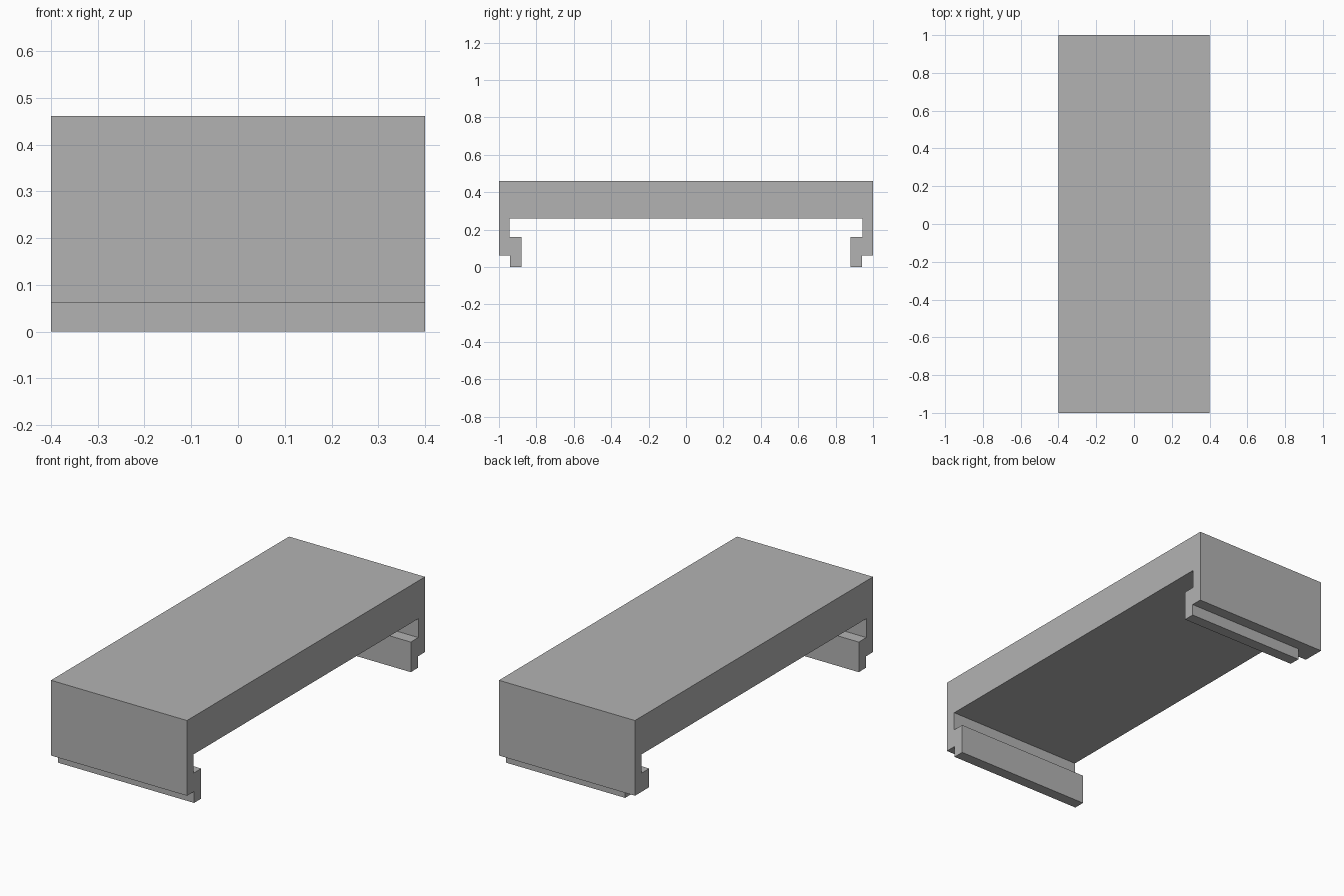
import bpy
import bmesh

cube = bpy.data.objects.get("Cube")
if cube:
    bpy.data.objects.remove(cube, do_unlink=True)

HALF_WIDTH = 0.4

grey = bpy.data.materials.new("plain_grey")
grey.use_nodes = True
colour = (0.45, 0.45, 0.45, 1)
grey.diffuse_color = colour
grey.node_tree.nodes["Principled BSDF"].inputs["Base Color"].default_value = colour


def extrude_profile(name, points, x_start, x_end):
    """Extrude a closed (y, z) outline along x into a solid."""
    bm = bmesh.new()
    face = bm.faces.new([bm.verts.new((x_start, y, z)) for y, z in points])
    result = bmesh.ops.extrude_face_region(bm, geom=[face])
    verts = [v for v in result["geom"] if isinstance(v, bmesh.types.BMVert)]
    bmesh.ops.translate(bm, verts=verts, vec=(x_end - x_start, 0, 0))
    bmesh.ops.recalc_face_normals(bm, faces=bm.faces)
    mesh = bpy.data.meshes.new(name)
    bm.to_mesh(mesh)
    bm.free()
    mesh.materials.append(grey)
    obj = bpy.data.objects.new(name, mesh)
    bpy.context.collection.objects.link(obj)
    return obj


# Clip body: top plate, side walls, inward hooks and lower lips in one outline
back_half = [(0.943, 0.26), (0.943, 0.16), (0.88, 0.16), (0.88, 0),
             (0.94, 0), (0.94, 0.061), (1, 0.061), (1, 0.461)]
front_half = [(-y, z) for y, z in reversed(back_half)]
body = extrude_profile("clip_body", back_half + front_half, -HALF_WIDTH, HALF_WIDTH)

# Notch at one end of the back lip
notch_outline = [(0.8, -0.1), (0.97, -0.1), (0.97, 0.061), (0.8, 0.061)]
cutter = extrude_profile("lip_notch_cutter", notch_outline, -0.5, -0.3)
cutter.hide_render = True
cutter.hide_viewport = True
cutter.display_type = 'WIRE'

notch = body.modifiers.new("lip_notch", 'BOOLEAN')
notch.operation = 'DIFFERENCE'
notch.solver = 'EXACT'
notch.object = cutter
